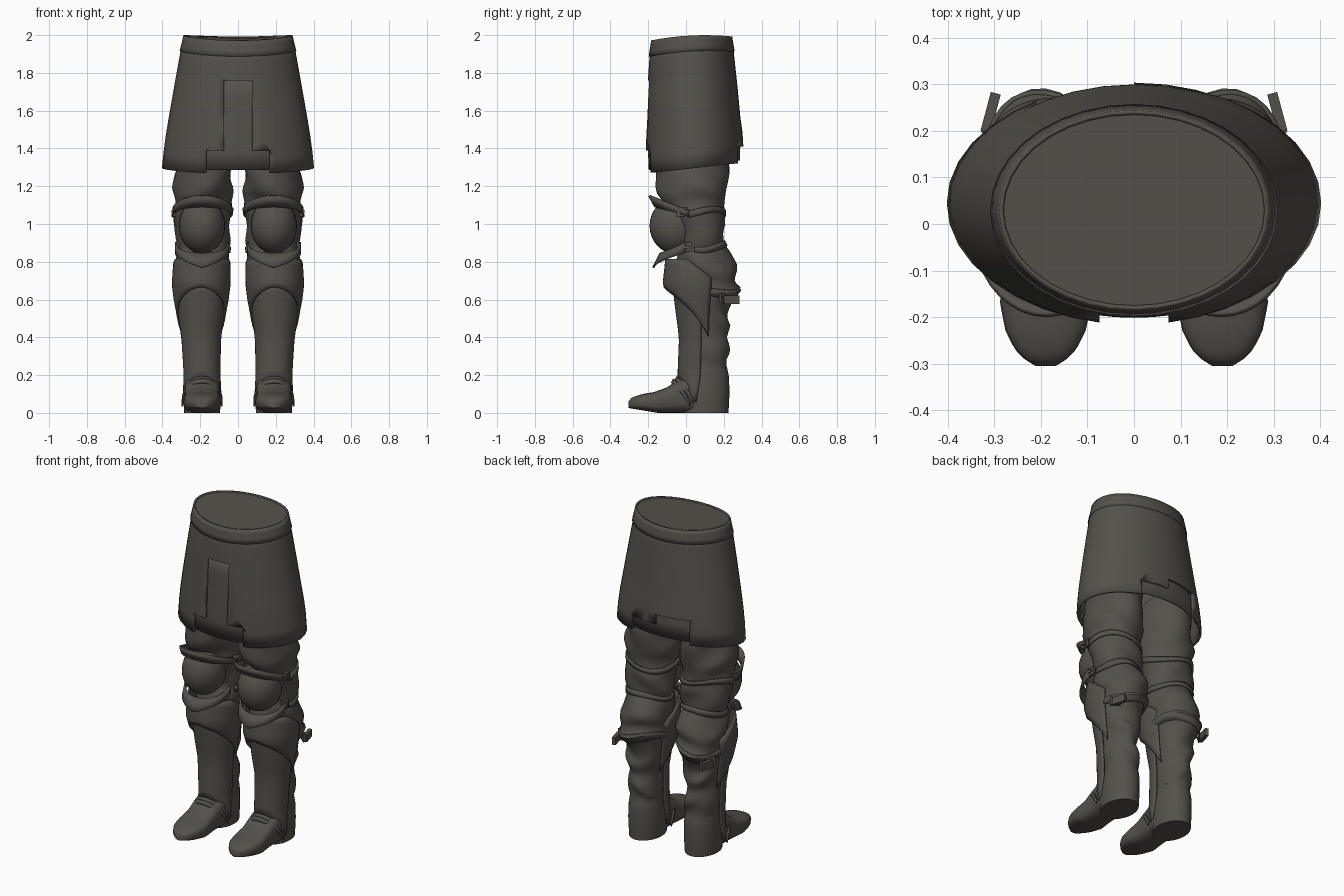
import bpy, bmesh
from math import sin, cos, radians, copysign
from mathutils import Matrix, Vector

if "Cube" in bpy.data.objects:
    bpy.data.objects.remove(bpy.data.objects["Cube"])

mat = bpy.data.materials.new("dark warm grey")
mat.use_nodes = True
COLOUR = (0.09, 0.083, 0.071, 1)
mat.diffuse_color = COLOUR
bsdf = mat.node_tree.nodes["Principled BSDF"]
bsdf.inputs["Base Color"].default_value = COLOUR
bsdf.inputs["Roughness"].default_value = 0.8


def finish(name, bm, mirror=True, thick=0, angle=35, cutters=()):
    """Turn a bmesh into a shaded object with its modifiers."""
    bmesh.ops.recalc_face_normals(bm, faces=bm.faces)
    me = bpy.data.meshes.new(name)
    bm.to_mesh(me)
    bm.free()
    ob = bpy.data.objects.new(name, me)
    bpy.context.collection.objects.link(ob)
    me.materials.append(mat)
    if thick:
        m = ob.modifiers.new("thickness", 'SOLIDIFY')
        m.thickness, m.offset = thick, 0
    for c in cutters:
        m = ob.modifiers.new("cut", 'BOOLEAN')
        m.operation, m.object, m.solver = 'DIFFERENCE', c, 'EXACT'
    if mirror:
        ob.modifiers.new("mirror", 'MIRROR').use_mirror_merge = False
    bpy.ops.object.select_all(action='DESELECT')
    ob.select_set(True)
    bpy.context.view_layer.objects.active = ob
    bpy.ops.object.shade_smooth_by_angle(angle=radians(angle))
    return ob


def surface(name, fn, a0=-180, a1=180, na=32, nt=1, caps=False, **kw):
    """Grid of fn(angle, t); angle 0 faces the front, a full turn is closed."""
    bm = bmesh.new()
    closed = a1 - a0 == 360
    cols = na if closed else na + 1
    rows = [[bm.verts.new(fn(radians(a0 + (a1 - a0) * i / na), j / nt))
             for i in range(cols)] for j in range(nt + 1)]
    for r, s in zip(rows, rows[1:]):
        for i in range(na):
            k = (i + 1) % cols
            bm.faces.new((r[i], r[k], s[k], s[i]))
    if caps:
        bm.faces.new(rows[0])
        bm.faces.new(rows[-1])
    return finish(name, bm, **kw)


def box(name, centre, size, turn=0, **kw):
    bm = bmesh.new()
    bmesh.ops.create_cube(bm, size=1, matrix=Matrix.Translation(centre)
                          @ Matrix.Rotation(radians(turn), 4, 'Z')
                          @ Matrix.Diagonal((*size, 1)))
    return finish(name, bm, **kw)


def sample(table, z):
    """Interpolate a table of rows that starts with descending heights."""
    if z >= table[0][0]:
        return table[0][1:]
    for p, q in zip(table, table[1:]):
        if z >= q[0]:
            f = (z - q[0]) / (p[0] - q[0])
            return [b + (a - b) * f for a, b in zip(p[1:], q[1:])]
    return table[-1][1:]


def on_oval(table, a, z, off=0):
    cx, cy, rx, ry = sample(table, z)
    return Vector((cx + (rx + off) * sin(a), cy - (ry + off) * cos(a), z))


# ---- skirt: flared oval tube with a stepped hem and front slot
SKIRT = [(1.99, 0, .03, .284, .209), (1.9, 0, .03, .3, .217), (1.75, 0, .033, .327, .23),
         (1.55, 0, .038, .362, .243), (1.42, 0, .043, .383, .255), (1.27, 0, .045, .398, .25)]


def skirt_point(a, z, off=0):
    """Oval ring that slopes up to the back and arches at the waist."""
    p = on_oval(SKIRT, a, z, off)
    up, d = (z - 1.29) / .7, p.y - .03
    p.z += (.11 - .06 * up) * d - .35 * up * d * d
    return p


def cutter(name, centre, size):
    c = box(name, centre, size, mirror=False)
    c.hide_render = True
    c.hide_set(True)
    return c


cuts = [cutter("hem_step_cutter", (0, -.25, 1.29), (.335, .3, .2)),
        cutter("front_slot_cutter", (0, -.25, 1.5), (.148, .3, .52)),
        cutter("back_step_cutter", (.085, .3, 1.31), (.18, .3, .2)),
        cutter("back_high_step_cutter", (-.105, .3, 1.33), (.21, .3, .28))]
surface("skirt", lambda a, t: skirt_point(a, 1.295 + .68 * t), na=36, nt=8,
        thick=.014, mirror=False, cutters=cuts)
for name, mid in (("front_lining", 0), ("back_lining", 180)):
    surface(name, lambda a, t: skirt_point(a, 1.31 + .5 * t, -.013),
            mid - 50, mid + 50, na=16, nt=5, thick=.006, mirror=False)
surface("waistband", lambda a, t: skirt_point(a, 1.915 + .082 * t, .007 - .006 * t),
        na=36, nt=3, thick=.01, mirror=False)


def cap_point(a, t):
    rim, mid = skirt_point(a, 1.99, -.003), Vector((0, .03, 1.985))
    return rim.lerp(mid, .97 * t) - Vector((0, 0, .012 * min(1, 6 * t)))


surface("waist_cap", cap_point, na=36, nt=12, caps=True, mirror=False)

# ---- wrinkled trouser leg and boot shaft
LEG = [(1.45, .175, .04, .135, .18), (1.3, .175, .03, .14, .195), (1.22, .185, .03, .15, .19),
       (1.17, .188, .035, .164, .18), (1.11, .187, .05, .148, .15), (1.06, .187, .06, .155, .135),
       (1.0, .187, .07, .145, .14), (.92, .187, .08, .145, .12), (.88, .187, .085, .13, .11),
       (.84, .187, .09, .14, .135), (.76, .19, .11, .14, .17), (.7, .19, .12, .128, .14),
       (.655, .19, .125, .135, .165), (.62, .195, .115, .125, .135), (.58, .195, .105, .12, .125),
       (.53, .195, .11, .105, .11), (.48, .195, .11, .1, .13), (.41, .195, .11, .09, .1),
       (.33, .195, .11, .092, .125), (.25, .19, .11, .088, .105), (.19, .19, .11, .095, .118),
       (.1, .19, .1, .1, .13), (0, .19, .1, .095, .125)]


def leg_point(a, z, off=0):
    fold = .006 * sin(3 * a + 28 * z) if z > .25 else 0
    p = on_oval(LEG, a, z, off + fold)
    if z > .25:
        p.z += .018 * sin(2 * a + 9 * z)
    return p


surface("leg", lambda a, t: leg_point(a, 1.45 * t), na=28, nt=64, caps=True, angle=50)

# ---- foot: cross-sections swept from heel to toe (y, half width, top height)
FOOT = [(.12, .09, .15), (.08, .095, .18), (0, .095, .195), (-.05, .092, .17), (-.1, .092, .135),
        (-.17, .098, .11), (-.23, .086, .1), (-.27, .066, .088), (-.29, .046, .078), (-.305, .022, .06)]


def foot_point(a, t):
    y = .12 - .425 * t
    w, top = sample(FOOT, y)
    base = .025 * max(0, (-y - .15) / .15)
    s, c = sin(a), cos(a)
    x = w * copysign(abs(s) ** .75, s)
    z = (top + base) / 2 + (top - base) / 2 * copysign(abs(c) ** .6, c)
    return Vector((.19 + x, y, z))


surface("foot", foot_point, na=24, nt=28, caps=True, angle=40)

# ---- ankle bands slanting from the heel up over the instep
for i in range(2):
    def band(a, t, i=i):
        c = max(cos(a), 0)
        return Vector((.19 + (.1 + .004 * i) * sin(a), .04 - .018 * i - (.098 - .012 * t) * c,
                       .045 + .125 * c ** .8 - .012 * i + .022 * t))
    surface("ankle_band", band, -90, 90, na=16, thick=.01)

# ---- shin armour: narrow lower plate and flared upper plate with an arched edge
SHIN = [(.7, .195, .06, .135, .13), (.55, .195, .06, .122, .112), (.4, .195, .065, .1, .097),
        (.2, .19, .06, .092, .1), (.05, .19, .04, .1, .08)]
surface("shin_plate", lambda a, t: on_oval(SHIN, a, .06 + .63 * t + .12 * (1 - t) * max(cos(a), 0)),
        -100, 100, na=20, nt=10, thick=.01, angle=45)
FLARE = [(.82, .19, .055, .143, .155), (.68, .195, .05, .147, .165), (.6, .195, .055, .137, .14),
         (.5, .195, .06, .118, .115), (.38, .195, .065, .103, .1)]


def flare(a, t):
    u = abs(a) / radians(120)
    low = .665 - .26 * u ** 1.6
    high = .815 - .1 * max(0, u - .6) / .4
    return on_oval(FLARE, a, low + (high - low) * t, .004)


surface("upper_shin_plate", flare, -120, 120, na=28, nt=6, thick=.01, angle=45)

# ---- knee armour: cup, top band and pointed lower plate
bm = bmesh.new()
bmesh.ops.create_uvsphere(bm, u_segments=28, v_segments=16, radius=1,
                          matrix=Matrix.Translation((.19, -.055, .99))
                          @ Matrix.Diagonal((.122, .138, .148, 1)))
finish("knee_cup", bm)
surface("knee_top_band", lambda a, t: Vector((
        .188 + .153 * sin(a), -.01 - (.152 + .033 * t) * cos(a),
        1.092 + .058 * t * (.6 + .4 * cos(a)) - .045 * (1 - cos(a)))),
        -100, 100, na=20, thick=.012)


def chevron(a, t):
    u = abs(a) / radians(95)
    low, high = .768 + .08 * u, .845 + .06 * u * u
    return Vector((.19 + .138 * sin(a), -.015 - (.158 - .038 * t) * cos(a), low + (high - low) * t))


surface("knee_lower_plate", chevron, -95, 95, na=20, nt=2, thick=.01)

# ---- straps around the back of the leg, with buckles on the outer side
for name, z, slope, tall in (("upper_knee_strap", 1.06, 0, .03), ("lower_knee_strap", .88, 0, .03),
                             ("calf_strap", .63, -.02, .045)):
    surface(name, lambda a, t: leg_point(a, z + slope * cos(a) + tall * (t - .5), .004),
            70, 290, na=22, nt=1, thick=.01)
for pos, turn in (((.337, -.02, 1.065), 0), ((.318, .0, .88), 0), ((.305, .2, .61), 50)):
    box("buckle_plate", pos, (.016, .06, .05), turn)
    box("buckle_pin", Vector(pos) + Vector((.008, .003, 0)), (.016, .03, .018), turn)
# loose strap end behind the calf
box("strap_end", (.308, .24, .6), (.022, .085, .045), 15)
